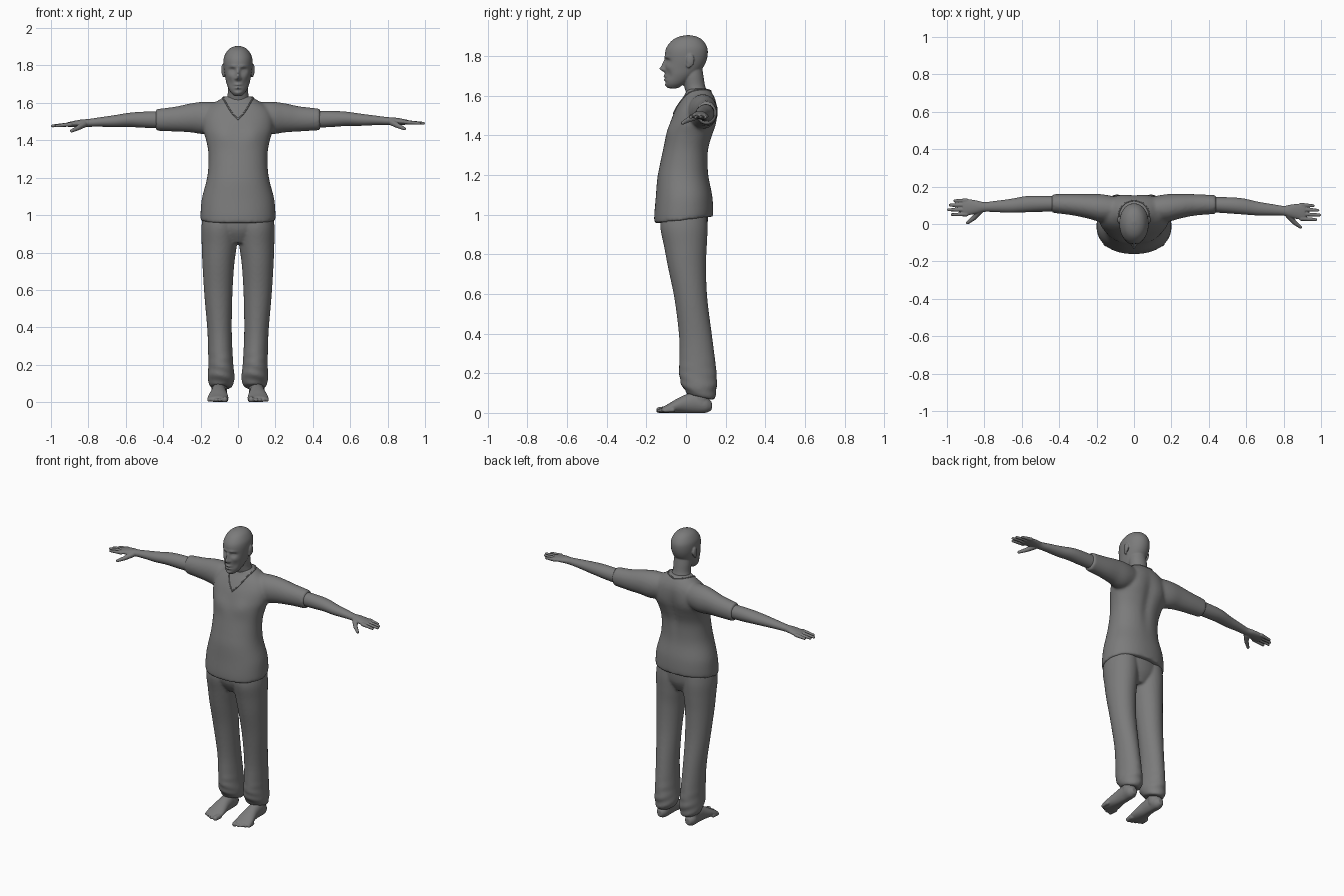
import bpy, bmesh, math
from mathutils import Vector, Matrix

cube = bpy.data.objects.get("Cube")
if cube:
    bpy.data.objects.remove(cube, do_unlink=True)

grey = bpy.data.materials.new("plain grey")
grey.use_nodes = True
colour = (0.2, 0.2, 0.2, 1)
grey.diffuse_color = colour
grey.node_tree.nodes["Principled BSDF"].inputs["Base Color"].default_value = colour


def spline(rows, steps):
    """Smooth curve through rows of numbers."""
    out = []
    for i in range(len(rows) - 1):
        a, b, c, d = (rows[min(max(i + k, 0), len(rows) - 1)] for k in (-1, 0, 1, 2))
        for s in range(steps):
            t = s / steps
            out.append([q + t / 2 * (r - p + t * (2 * p - 5 * q + 4 * r - w + t * (3 * (q - r) + w - p)))
                        for p, q, r, w in zip(a, b, c, d)])
    return out + [list(rows[-1])]


def loft(bm, axis, rows, n=40, power=2.0, steps=5):
    """Rows hold position on the axis, two centre values and two radii."""
    rings = []
    for t, ca, cb, ra, rb in spline(rows, steps):
        ring = []
        for k in range(n):
            ang = 2 * math.pi * k / n
            c, s = math.cos(ang), math.sin(ang)
            p = [ca + ra * math.copysign(abs(c) ** (2 / power), c),
                 cb + rb * math.copysign(abs(s) ** (2 / power), s)]
            p.insert("xyz".index(axis), t)
            ring.append(bm.verts.new(p))
        rings.append(ring)
    for lo, hi in zip(rings, rings[1:]):
        for k in range(n):
            bm.faces.new((lo[k], lo[k - 1], hi[k - 1], hi[k]))
    bm.faces.new(rings[0])
    bm.faces.new(rings[-1])


def ball(bm, centre, radii):
    m = Matrix.Translation(centre) @ Matrix.Diagonal((*radii, 1))
    bmesh.ops.create_uvsphere(bm, u_segments=20, v_segments=12, radius=1, matrix=m)


def digit(bm, p, q, r0, r1):
    """Rounded tapering finger or toe from p to q."""
    p, q = Vector(p), Vector(q)
    turn = (q - p).to_track_quat('Z', 'Y').to_matrix().to_4x4()
    bmesh.ops.create_cone(bm, cap_ends=True, segments=16, radius1=r0, radius2=r1,
                          depth=(q - p).length, matrix=Matrix.Translation((p + q) / 2) @ turn)
    ball(bm, p, (r0,) * 3)
    ball(bm, q, (r1,) * 3)


def sculpt(bm, facing, bumps):
    """Push the front (-1) or back (1) along y with soft round bumps."""
    mid = sum(v.co.y for v in bm.verts) / len(bm.verts)
    for v in bm.verts:
        if (v.co.y - mid) * facing > 0:
            x, z = abs(v.co.x), v.co.z
            v.co.y += facing * sum(d * math.exp(-((x - bx) / rx) ** 2 - ((z - bz) / rz) ** 2)
                                   for bx, bz, rx, rz, d in bumps)


def finish(bm, name, voxel, smooth, side=1):
    """Fuse overlapping shapes into one soft skin."""
    for v in bm.verts:
        v.co.x *= side
    bmesh.ops.recalc_face_normals(bm, faces=bm.faces)
    mesh = bpy.data.meshes.new(name)
    bm.to_mesh(mesh)
    bm.free()
    ob = bpy.data.objects.new(name, mesh)
    bpy.context.collection.objects.link(ob)
    mesh.materials.append(grey)
    mod = ob.modifiers.new("fuse", 'REMESH')
    mod.mode, mod.voxel_size, mod.use_smooth_shade = 'VOXEL', voxel, True
    mod = ob.modifiers.new("soften", 'SMOOTH')
    mod.factor, mod.iterations = 0.5, smooth
    return ob


def front_back(rows):
    """Turn (z, half width, front y, back y) into loft rows."""
    return [(z, 0, (f + b) / 2, w, (b - f) / 2) for z, w, f, b in rows]


def sway(bm, side):
    """The two arms differ slightly in direction."""
    for v in bm.verts:
        out = max(0, abs(v.co.x) - 0.3)
        v.co.y -= side * out * 0.02
        v.co.z += side * out * 0.01


# Shirt: torso with a tilted hem, and short sleeves
bm = bmesh.new()
loft(bm, 'z', front_back([
    (0.955, .2, -.16, .135), (1.0, .2, -.16, .137), (1.08, .193, -.153, .132),
    (1.18, .169, -.145, .116), (1.25, .159, -.132, .112), (1.33, .158, -.115, .116),
    (1.4, .17, -.1, .135), (1.46, .188, -.08, .152), (1.52, .188, -.058, .158),
    (1.57, .165, -.03, .153), (1.61, .11, -.003, .135), (1.635, .07, .005, .115)]), 64, 2.2)
sculpt(bm, 1, [(0, 1.4, .03, .15, -.012), (.09, 1.47, .05, .07, .006)])
sculpt(bm, -1, [(.08, 1.43, .05, .05, .008)])
for v in bm.verts:
    v.co.z += (v.co.y + .16) * .12 * max(0, (1.2 - v.co.z) / .25)
for side in (1, -1):
    part = bmesh.new()
    loft(part, 'x', [(.07, .08, 1.53, .06, .07), (.17, .085, 1.52, .074, .087),
                     (.25, .095, 1.52, .065, .078), (.33, .103, 1.514, .057, .067),
                     (.44, .107, 1.51, .05, .058)])
    sway(part, side)
    for v in part.verts:
        v.co.x *= side
    tmp = bpy.data.meshes.new("sleeve")
    part.to_mesh(tmp)
    part.free()
    bm.from_mesh(tmp)
    bpy.data.meshes.remove(tmp)
shirt = finish(bm, "shirt", .009, 5)

# Neckline: thin rolled edge following the shirt surface
bpy.context.view_layer.update()
worn = shirt.evaluated_get(bpy.context.evaluated_depsgraph_get())
half = spline([(0, -.06, 1.51), (.035, -.04, 1.55), (.065, .0, 1.6),
               (.078, .06, 1.625), (.05, .11, 1.63), (0, .13, 1.625)], 6)
path = half + [(-x, y, z) for x, y, z in half[-2:0:-1]]
curve = bpy.data.curves.new("neckline", 'CURVE')
curve.dimensions, curve.bevel_depth, curve.bevel_resolution = '3D', .004, 2
line = curve.splines.new('POLY')
line.points.add(len(path) - 1)
line.use_cyclic_u = True
for point, co in zip(line.points, path):
    point.co = (*worn.closest_point_on_mesh(Vector(co))[1], 1)
curve.materials.append(grey)
bpy.context.collection.objects.link(bpy.data.objects.new("neckline", curve))

# Trousers: pelvis and two loose legs with gathered, tilted hems
bm = bmesh.new()
loft(bm, 'z', [(.85, 0, -.005, .07, .075), (.92, 0, -.008, .165, .112), (1.0, 0, -.008, .185, .12)])
for side in (1, -1):
    loft(bm, 'z', [(z, x * side, y, rx, ry) for z, x, y, rx, ry in [
        (1.0, .095, -.01, .092, .115), (.93, .097, -.01, .099, .119), (.84, .1, -.003, .094, .108),
        (.735, .105, .005, .085, .096), (.573, .105, .025, .075, .083), (.37, .098, .05, .065, .084),
        (.2, .092, .06, .067, .095), (.135, .09, .064, .072, .09), (.1, .09, .07, .066, .077),
        (.08, .09, .073, .056, .066)]])
for v in bm.verts:
    low = max(0, 1 - v.co.z / .3)
    v.co.y += .006 * low * math.sin(v.co.z * 110 + v.co.x * 30)
    v.co.z -= (v.co.y - .07) * .3 * low
finish(bm, "trousers", .008, 5)

# Head: skull with sculpted face, neck and ears
bm = bmesh.new()
loft(bm, 'z', front_back([
    (1.637, .02, -.09, -.04), (1.66, .042, -.103, .0), (1.7, .06, -.105, .05),
    (1.74, .069, -.106, .085), (1.78, .076, -.105, .104), (1.82, .078, -.105, .11),
    (1.85, .073, -.094, .104), (1.88, .056, -.068, .083), (1.897, .034, -.035, .055),
    (1.905, .006, .005, .018)]), 120, 2.1, 12)
sculpt(bm, -1, [
    (0, 1.735, .011, .014, .026), (0, 1.76, .009, .02, .014), (.013, 1.73, .007, .007, .008),
    (.031, 1.774, .016, .012, -.015), (.031, 1.772, .01, .007, .007), (.026, 1.795, .022, .008, .006),
    (.045, 1.742, .016, .014, .004), (.04, 1.705, .014, .02, -.006), (0, 1.697, .018, .006, .01),
    (0, 1.68, .016, .006, .009), (0, 1.689, .022, .0025, -.008), (0, 1.667, .02, .006, -.004),
    (0, 1.652, .018, .01, .006)])
loft(bm, 'z', [(1.57, 0, .06, .08, .055), (1.61, 0, .055, .065, .054), (1.65, 0, .043, .055, .053),
               (1.7, 0, .035, .055, .053), (1.75, 0, .03, .05, .05)])
for side in (1, -1):
    ball(bm, (side * .08, .022, 1.777), (.009, .02, .033))
    ball(bm, (side * .077, .013, 1.755), (.008, .012, .018))
finish(bm, "head", .004, 4)

for side, label in ((1, "left"), (-1, "right")):
    # Arm: forearm, palm, four fingers and thumb
    bm = bmesh.new()
    loft(bm, 'x', [(.38, .107, 1.51, .04, .045), (.5, .104, 1.512, .043, .043),
                   (.58, .1, 1.512, .043, .038), (.66, .09, 1.506, .037, .032),
                   (.74, .085, 1.502, .03, .025), (.8, .081, 1.498, .026, .021),
                   (.84, .08, 1.497, .035, .019), (.89, .078, 1.492, .043, .015),
                   (.915, .077, 1.49, .04, .011)])
    for y, tip in ((.114, .958), (.09, .983), (.065, .992), (.04, .972)):
        digit(bm, (.895, y, 1.491), (tip, y - .003, 1.484), .0115, .008)
    digit(bm, (.825, .06, 1.49), (.855, .022, 1.472), .018, .013)
    digit(bm, (.855, .022, 1.472), (.89, -.005, 1.456), .013, .009)
    sway(bm, side)
    finish(bm, label + "_arm", .0035, 3, side)

    # Bare foot: heel to ball, ankle and five toes
    bm = bmesh.new()
    loft(bm, 'y', [(.13, .103, .035, .018, .02), (.1, .103, .042, .036, .042),
                   (.05, .102, .052, .039, .054), (0, .103, .046, .042, .047),
                   (-.05, .105, .034, .051, .035), (-.09, .107, .022, .056, .023),
                   (-.12, .107, .015, .05, .014)])
    digit(bm, (.1, .075, .05), (.1, .075, .22), .042, .045)
    digit(bm, (.069, -.1, .016), (.071, -.135, .014), .018, .016)
    for k in range(4):
        x = .098 + .019 * k
        digit(bm, (x - .002, -.085 + .006 * k, .015), (x, -.137 + .01 * k, .012), .012, .01)
    for v in bm.verts:
        v.co.z = max(v.co.z, 0)
    finish(bm, label + "_foot", .0045, 3, side)
